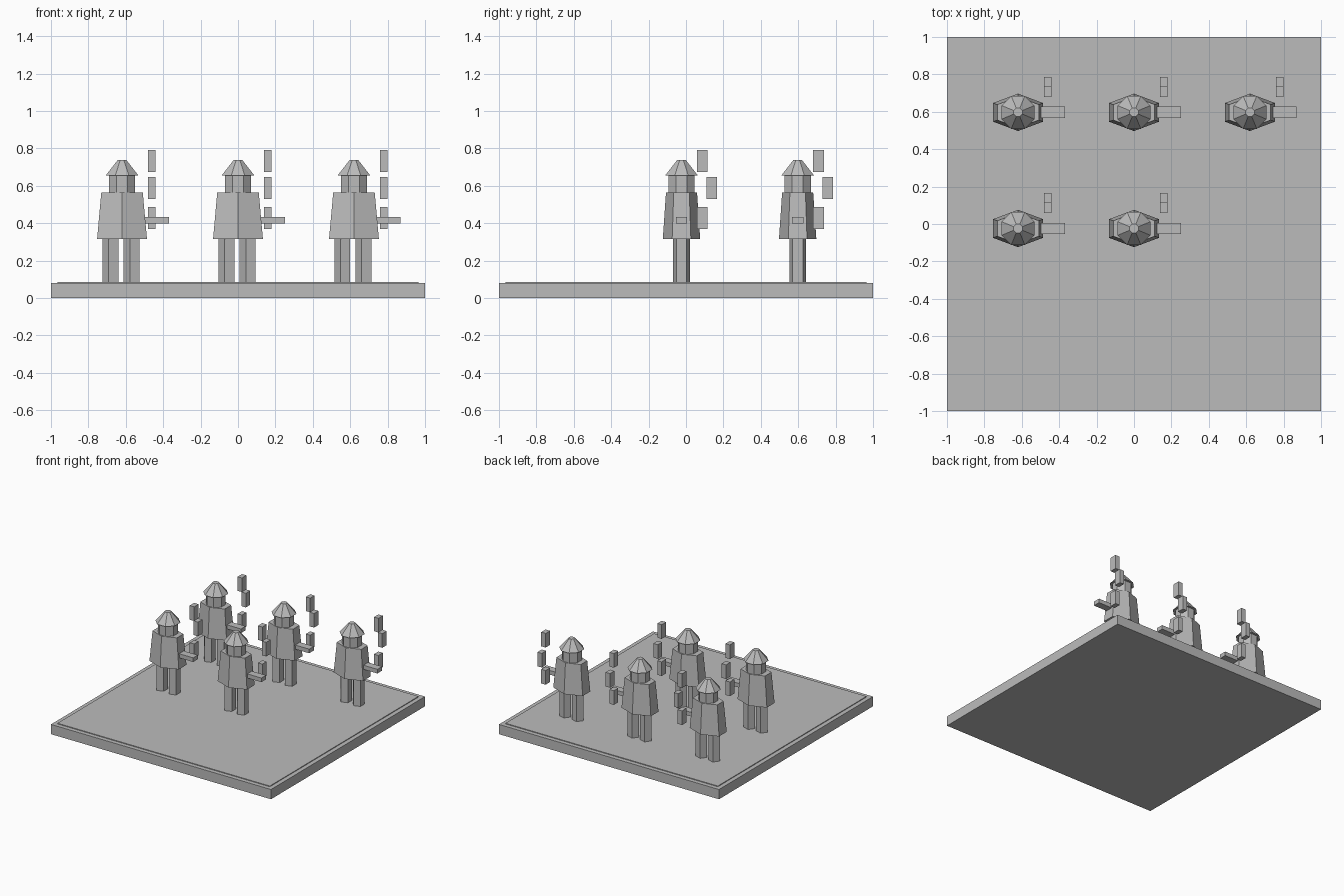
import bpy, math

if "Cube" in bpy.data.objects:
    bpy.data.objects.remove(bpy.data.objects["Cube"])

grey = bpy.data.materials.new("stone_grey")
grey.diffuse_color = (0.5, 0.5, 0.5, 1)
grey.use_nodes = True
grey.node_tree.nodes["Principled BSDF"].inputs["Base Color"].default_value = grey.diffuse_color


def make(name, verts, faces):
    mesh = bpy.data.meshes.new(name)
    mesh.from_pydata(verts, [], faces)
    mesh.materials.append(grey)
    obj = bpy.data.objects.new(name, mesh)
    bpy.context.collection.objects.link(obj)
    return obj


def box(name, x, y, z):
    """Box from (min, max) ranges."""
    verts = [(a, b, c) for c in z for a, b in
             ((x[0], y[0]), (x[1], y[0]), (x[1], y[1]), (x[0], y[1]))]
    return make(name, verts, prism_faces(4))


def prism_faces(n):
    sides = [(i, (i + 1) % n, n + (i + 1) % n, n + i) for i in range(n)]
    return sides + [tuple(reversed(range(n))), tuple(range(n, 2 * n))]


def frustum(name, n, centre, z, bottom, top, start):
    """Tapered n-sided column; bottom and top are (x, y) radii."""
    verts = []
    for height, (rx, ry) in zip(z, (bottom, top)):
        for i in range(n):
            a = math.radians(start) + 2 * math.pi * i / n
            verts.append((centre[0] + rx * math.cos(a), centre[1] + ry * math.sin(a), height))
    return make(name, verts, prism_faces(n))


def figure(cx, cy):
    # five-sided legs
    for side, dx in (("left", -0.058), ("right", 0.056)):
        frustum(side + "_leg", 5, (cx + dx, cy), (0.08, 0.32), (0.047, 0.047), (0.047, 0.047), 180)
    # flared coat, head and brimmed hat
    frustum("coat", 6, (cx, cy), (0.315, 0.565), (0.154, 0.1), (0.128, 0.083), 30)
    frustum("head", 8, (cx, cy), (0.56, 0.66), (0.076, 0.076), (0.076, 0.076), 22.5)
    frustum("hat", 8, (cx, cy), (0.655, 0.738), (0.095, 0.095), (0.025, 0.025), 22.5)
    # outstretched arm
    box("arm", (cx + 0.09, cx + 0.25), (cy - 0.03, cy + 0.03), (0.4, 0.434))
    # stack of hovering blocks beside the shoulder
    for y0, z0 in ((0.083, 0.37), (0.133, 0.53), (0.083, 0.675)):
        box("hovering_block", (cx + 0.14, cx + 0.18), (cy + y0, cy + y0 + 0.057), (z0, z0 + 0.116))


# square base with a thin raised panel
box("base", (-1, 1), (-1, 1), (0, 0.08))
box("base_panel", (-0.965, 0.965), (-0.965, 0.965), (0.08, 0.086))

# three figures in the back row, two in the front row
for cx, cy in ((-0.62, 0.597), (0, 0.597), (0.62, 0.597), (-0.62, -0.024), (0, -0.024)):
    figure(cx, cy)
